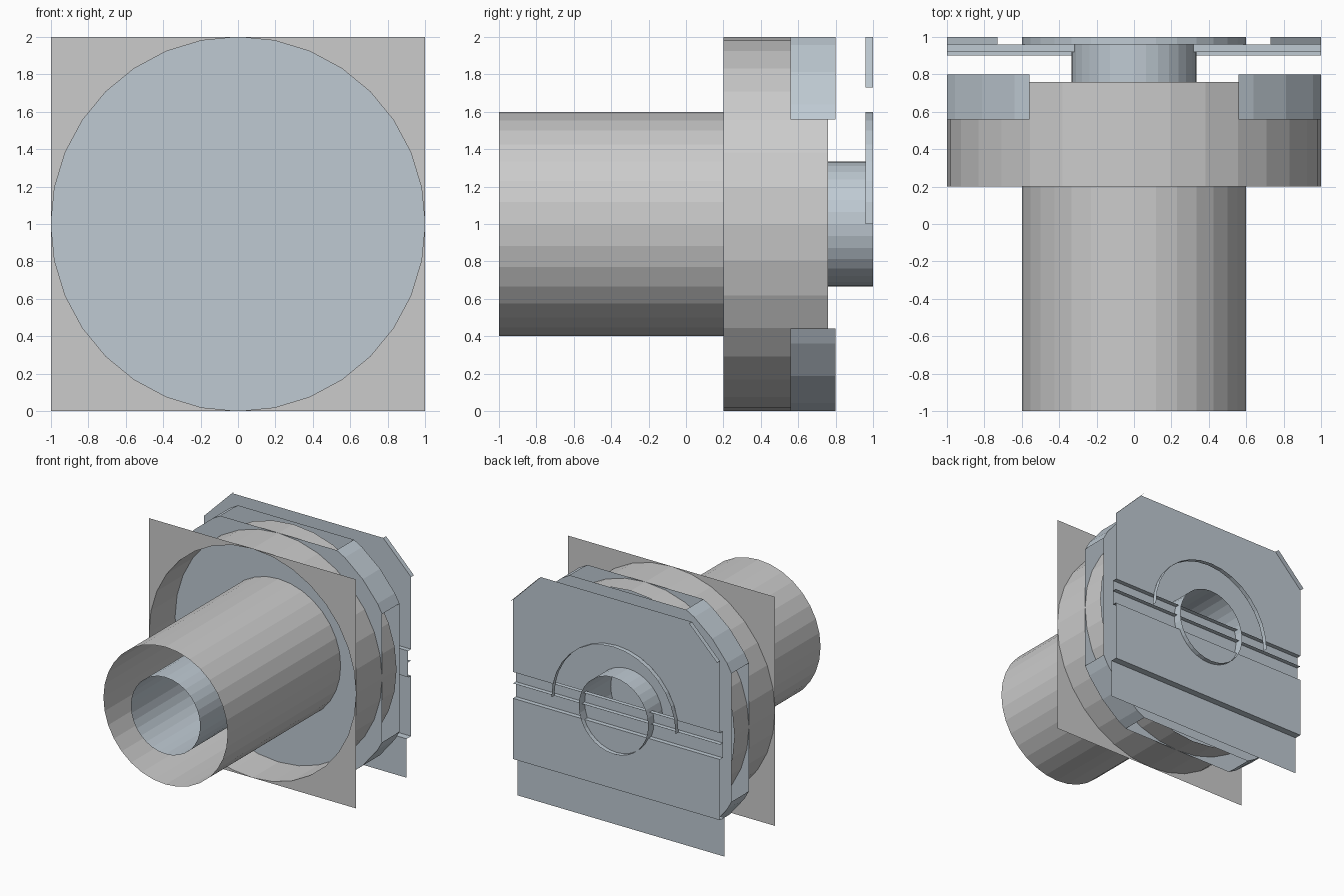
import bpy, bmesh
from math import sin, cos, pi, asin

if "Cube" in bpy.data.objects:
    bpy.data.objects.remove(bpy.data.objects["Cube"])

ZC = 1.0  # height of the tube axis

blue = bpy.data.materials.new("blue_grey")
blue.diffuse_color = (0.52, 0.59, 0.65, 1)
blue.use_nodes = True
blue.node_tree.nodes["Principled BSDF"].inputs["Base Color"].default_value = blue.diffuse_color


def finish(name, bm, mat):
    me = bpy.data.meshes.new(name)
    bm.to_mesh(me)
    bm.free()
    ob = bpy.data.objects.new(name, me)
    bpy.context.collection.objects.link(ob)
    if mat:
        me.materials.append(mat)
    return ob


def wall(name, pts, y0, y1, closed=False, mat=None):
    """Sweep an x/z outline along y as an open wall."""
    bm = bmesh.new()
    a = [bm.verts.new((x, y0, z + ZC)) for x, z in pts]
    b = [bm.verts.new((x, y1, z + ZC)) for x, z in pts]
    n = len(pts)
    for i in range(n if closed else n - 1):
        j = (i + 1) % n
        bm.faces.new((a[i], a[j], b[j], b[i]))
    return finish(name, bm, mat)


def sheet(name, loops, y, mat=None):
    """Flat sheet facing y: first loop is the outline, others are holes."""
    bm = bmesh.new()
    edges = []
    for pts in loops:
        vs = [bm.verts.new((x, y, z + ZC)) for x, z in pts]
        edges += [bm.edges.new((vs[i - 1], vs[i])) for i in range(len(vs))]
    bmesh.ops.triangle_fill(bm, use_beauty=True, use_dissolve=False,
                            edges=edges, normal=(0, 1, 0))
    return finish(name, bm, mat)


def arc(r, a0, a1, n):
    return [(r * cos(a0 + (a1 - a0) * i / n), r * sin(a0 + (a1 - a0) * i / n))
            for i in range(n + 1)]


def circle(r, n=32):
    return arc(r, 0, 2 * pi, n)[:-1]


def rect(z0, z1):
    return [(-1, z0), (1, z0), (1, z1), (-1, z1)]


# Front square sheet with a round opening, and the drum behind it
sheet("front_sheet", [rect(-1, 1), circle(1.0)], 0.2)
wall("drum", circle(1.0), 0.2, 0.76, True)

# Outer and inner tubes
wall("outer_tube", circle(0.6), -1, 0.56, True)
wall("inner_tube", circle(0.335), -1, 1, True, blue)

# Flange: two plates with rounded corners, joined only at the corners
q = [(1, 0.56)] + arc(1.15, pi * 3 / 16, pi * 5 / 16, 2) + [(0.56, 1)]
corners = [q, [(-x, z) for x, z in reversed(q)],
           [(-x, -z) for x, z in q], [(x, -z) for x, z in reversed(q)]]
outline = [p for c in corners for p in c]
sheet("flange_front", [outline], 0.56, blue)
sheet("flange_back", [outline, circle(0.335)], 0.8, blue)
for i, c in enumerate(corners):
    wall(f"flange_corner_{i + 1}", c, 0.56, 0.8, mat=blue)

# Back plate, upper part with half-round opening
zg0, zg1 = -0.13, 0.1
a = asin(zg1 / 0.6)
top = [(1, zg1), (1, 0.73), (0.73, 1), (-0.73, 1), (-1, 0.73), (-1, zg1)]
sheet("back_plate_upper", [top + arc(0.6, pi - a, a, 14)], 0.96, blue)
sheet("back_plate_lower", [rect(-0.66, zg0)], 0.96, blue)

# Raised lips around the opening and at the two cut corners
wall("half_round_lip", arc(0.6, 0, pi, 16), 0.96, 1, mat=blue)
for s, side in ((1, "right"), (-1, "left")):
    wall("corner_lip_" + side, [(s, 0.73), (s * 0.73, 1)], 0.96, 1, mat=blue)

# Horizontal groove across the back plate
sheet("groove_floor", [rect(zg0, zg1)], 0.92, blue)
for i, z in enumerate((zg0, 0.0, zg1)):
    wall(f"groove_ledge_{i + 1}", [(-1, z), (1, z)], 0.92, 0.96, mat=blue)

# Set-back strip at the bottom and its ledge
sheet("bottom_strip", [rect(-1, -0.66)], 0.9, blue)
wall("bottom_ledge", [(-1, -0.66), (1, -0.66)], 0.9, 0.96, mat=blue)
